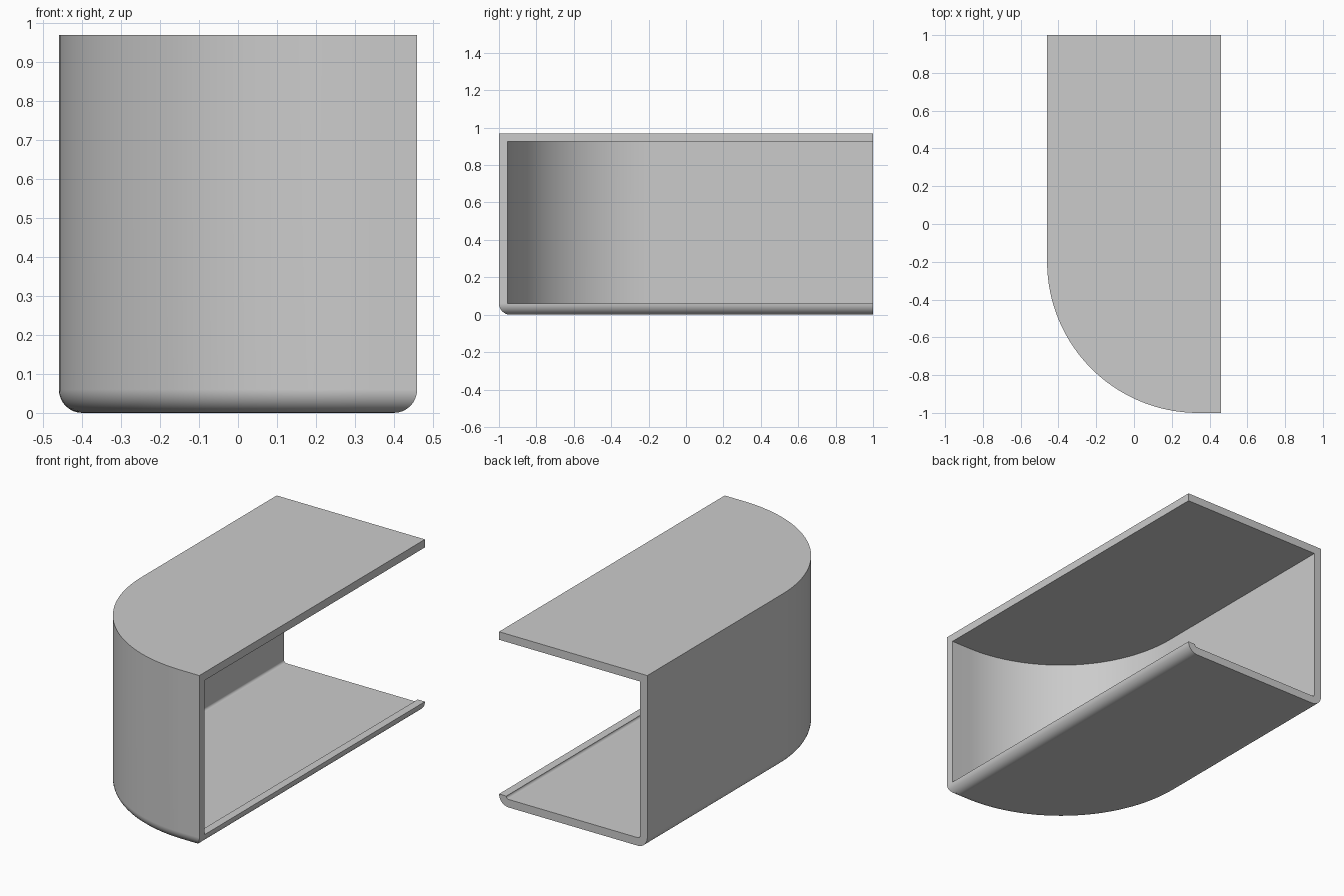
import bpy
import bmesh
from math import sin, cos, pi, radians

if "Cube" in bpy.data.objects:
    bpy.data.objects.remove(bpy.data.objects["Cube"], do_unlink=True)

HALF_W, HALF_L, HEIGHT = 0.46, 1.0, 0.97
WALL = 0.045        # shell thickness
FILLET = 0.06       # rounded lower edge
CORNER = 0.8        # large plan corner radius
ARC_STEPS, FILLET_STEPS = 36, 8

bm = bmesh.new()


def ring(inset, z):
    """Plan outline, inset on all sides but the open back."""
    cx, cy, rad = CORNER - HALF_W, CORNER - HALF_L, CORNER - inset
    pts = [(inset - HALF_W, HALF_L)]
    for i in range(ARC_STEPS + 1):
        a = pi / 2 * i / ARC_STEPS
        pts.append((cx - rad * cos(a), cy - rad * sin(a)))
    side = HALF_W - inset
    pts += [(side, inset - HALF_L), (side, max(inset, WALL) - HALF_L), (side, HALF_L)]
    return [bm.verts.new((x, y, z)) for x, y in pts]


def bridge(a, b):
    for i in range(len(a) - 1):
        bm.faces.new((a[i], a[i + 1], b[i + 1], b[i]))


def fillet_rows(radius):
    rows = []
    for i in range(FILLET_STEPS + 1):
        a = pi / 2 * i / FILLET_STEPS
        rows.append(ring(FILLET - radius * sin(a), FILLET - radius * cos(a)))
    return rows


# Rounded tray: outer and inner skins
outer = fillet_rows(FILLET)
inner = fillet_rows(FILLET - WALL)
for rows in (outer, inner):
    bm.faces.new(rows[0])
    for low, high in zip(rows, rows[1:]):
        bridge(low, high)

# Flat top of the lip on the open side
rim, inner_rim = outer[-1], inner[-1]
bm.faces.new((inner_rim[-2], rim[-2], rim[-1], inner_rim[-1]))

# Curved wall, outside and inside
top = ring(0, HEIGHT)
bridge(rim[:-2], top[:-2])
ceiling = ring(WALL, HEIGHT - WALL)
for v in ceiling[-2:]:
    v.co.x = HALF_W
bridge(inner_rim[:-2] + [rim[-2]], ceiling[:-1])

# Roof faces, and the edge shared by roof and wall on the open side
bm.faces.new(top)
bm.faces.new(ceiling)
bm.faces.new((rim[-3], rim[-2], ceiling[-2], ceiling[-1], top[-1], top[-2], top[-3]))

# Cut face at the open back
bm.faces.new([top[0]] + [r[0] for r in reversed(outer)] + [r[-1] for r in outer]
             + [r[-1] for r in reversed(inner)] + [r[0] for r in inner]
             + [ceiling[0], ceiling[-1], top[-1]])

bmesh.ops.remove_doubles(bm, verts=bm.verts, dist=0.00001)
bmesh.ops.recalc_face_normals(bm, faces=bm.faces)

mesh = bpy.data.meshes.new("open_shell")
bm.to_mesh(mesh)
bm.free()
shell = bpy.data.objects.new("open_shell", mesh)
bpy.context.collection.objects.link(shell)

# Plain grey material
grey = bpy.data.materials.new("light_grey")
grey.use_nodes = True
colour = (0.6, 0.6, 0.6, 1)
grey.diffuse_color = colour
grey.node_tree.nodes["Principled BSDF"].inputs["Base Color"].default_value = colour
mesh.materials.append(grey)

# Smooth curves with crisp edges
bpy.ops.object.select_all(action="DESELECT")
shell.select_set(True)
bpy.context.view_layer.objects.active = shell
bpy.ops.object.shade_smooth_by_angle(angle=radians(30))
weighted = shell.modifiers.new("weighted_normals", "WEIGHTED_NORMAL")
weighted.keep_sharp = True
